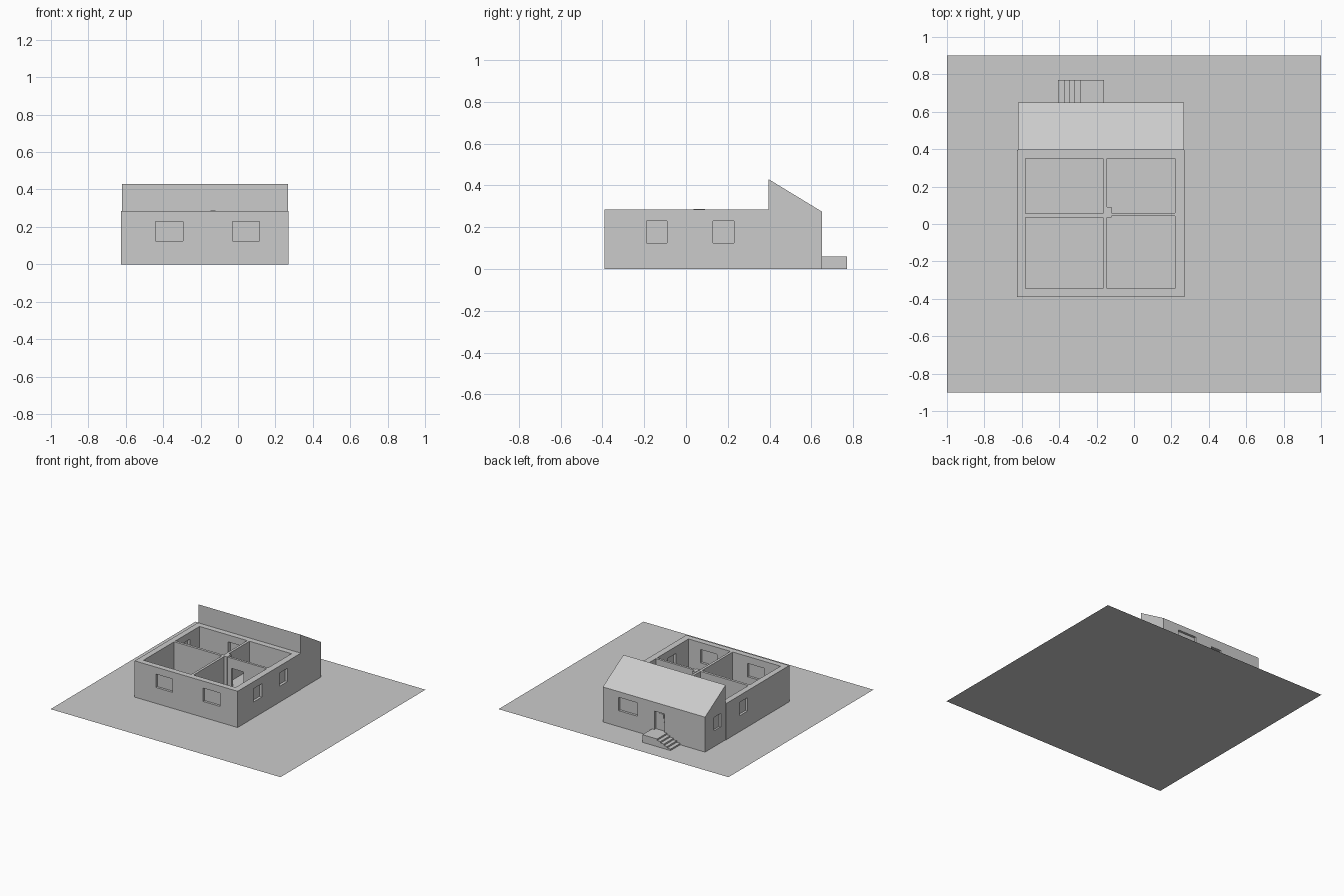
import bpy
import bmesh
from mathutils import Matrix, Vector

if "Cube" in bpy.data.objects:
    bpy.data.objects.remove(bpy.data.objects["Cube"])

grey = bpy.data.materials.new("plain_grey")
grey.use_nodes = True
COLOUR = (0.6, 0.6, 0.6, 1)
grey.diffuse_color = COLOUR
grey.node_tree.nodes["Principled BSDF"].inputs["Base Color"].default_value = COLOUR


def finish(name, bm):
    bmesh.ops.recalc_face_normals(bm, faces=bm.faces)
    mesh = bpy.data.meshes.new(name)
    bm.to_mesh(mesh)
    bm.free()
    mesh.materials.append(grey)
    obj = bpy.data.objects.new(name, mesh)
    bpy.context.collection.objects.link(obj)
    return obj


def boxes(name, spans):
    """One object made of boxes, each given as three (low, high) ranges."""
    bm = bmesh.new()
    for span in spans:
        centre = Vector([(a + b) / 2 for a, b in span])
        size = Vector([b - a for a, b in span])
        bmesh.ops.create_cube(bm, size=1, matrix=Matrix.Translation(centre) @ Matrix.Diagonal(size).to_4x4())
    return finish(name, bm)


def side_profile(name, points, x0, x1):
    """A (y, z) outline extruded along x."""
    bm = bmesh.new()
    face = bm.faces.new([bm.verts.new((x0, y, z)) for y, z in points])
    grown = bmesh.ops.extrude_face_region(bm, geom=[face])["geom"]
    verts = [g for g in grown if isinstance(g, bmesh.types.BMVert)]
    bmesh.ops.translate(bm, verts=verts, vec=(x1 - x0, 0, 0))
    return finish(name, bm)


def cut(obj, cutters):
    """Subtract each cutter and keep the resulting mesh."""
    for cutter in cutters:
        mod = obj.modifiers.new("cut", 'BOOLEAN')
        mod.operation = 'DIFFERENCE'
        mod.solver = 'EXACT'
        mod.object = cutter
    graph = bpy.context.evaluated_depsgraph_get()
    mesh = bpy.data.meshes.new_from_object(obj.evaluated_get(graph))
    obj.modifiers.clear()
    obj.data = mesh


# Main levels and wall positions
FLOOR, TOP = 0.06, 0.285
LEFT, RIGHT, FRONT, MID, BACK = -0.625, 0.27, -0.39, 0.395, 0.65
SILL, HEAD, DOOR_TOP = 0.125, 0.23, 0.205
WIN_Z, DOOR_Z = (SILL, HEAD), (FLOOR, DOOR_TOP)

# Ground sheet
bm = bmesh.new()
bmesh.ops.create_grid(bm, x_segments=1, y_segments=1, size=1, matrix=Matrix.Diagonal((1, 0.9, 1, 1)))
finish("ground_sheet", bm)

# House body and rear porch with its sloping roof
house = boxes("house_walls", [((LEFT, RIGHT), (FRONT, MID), (0, TOP))])
porch = side_profile("rear_porch", [(MID, 0), (BACK, 0), (BACK, 0.275), (MID, 0.43)],
                     LEFT + 0.004, RIGHT - 0.002)

# Hollow spaces
room_z = (FLOOR, 0.5)
rooms = boxes("room_cutter", [
    ((-0.58, -0.165), (-0.345, 0.035), room_z),
    ((-0.145, 0.22), (-0.345, 0.042), room_z),
    ((-0.58, -0.165), (0.055, 0.35), room_z),
    ((-0.145, 0.22), (0.06, 0.35), room_z)])
porch_room = side_profile("porch_cutter", [(0.41, FLOOR), (0.605, FLOOR), (0.605, 0.26), (0.41, 0.375)],
                          -0.58, 0.225)

# Window and door openings, each with a thin panel set inside the wall
openings, panes, doors = [], [], []


def opening(axis, wall, span, z, panels):
    """Opening through a wall whose normal is the axis (0 = x, 1 = y)."""
    low, high = wall
    mid = (low + high) / 2
    hole, panel = (low - 0.01, high + 0.01), (mid - 0.004, mid + 0.004)
    openings.append((hole, span, z) if axis == 0 else (span, hole, z))
    panels.append((panel, span, z) if axis == 0 else (span, panel, z))


front_wall, back_wall = (FRONT, -0.345), (0.605, BACK)
left_wall, right_wall = (LEFT, -0.58), (0.22, RIGHT)
for x in (-0.44, -0.03):
    opening(1, front_wall, (x, x + 0.145), WIN_Z, panes)
for y in (-0.19, 0.13):
    opening(0, right_wall, (y, y + 0.1), WIN_Z, panes)
opening(0, left_wall, (0.13, 0.23), WIN_Z, panes)
opening(0, left_wall, (0.455, 0.54), WIN_Z, panes)
opening(1, back_wall, (-0.035, 0.13), WIN_Z, panes)
opening(1, back_wall, (-0.27, -0.18), DOOR_Z, doors)
opening(1, (0.35, 0.41), (-0.33, -0.235), (FLOOR, HEAD), doors)
openings.append(((-0.085, 0.02), (0.03, 0.075), DOOR_Z))

holes = boxes("opening_cutter", openings)
cut(house, [rooms, holes])
cut(porch, [porch_room, holes])
for helper in (rooms, porch_room, holes):
    bpy.data.objects.remove(helper)

boxes("window_panes", panes)
boxes("door_panels", doors)

# Small light and handle on the rear door
boxes("door_fittings", [
    ((-0.25, -0.2), (0.63, 0.634), (0.16, 0.19)),
    ((-0.262, -0.255), (0.63, 0.638), (0.125, 0.132))])

# Post where the inner walls meet
boxes("inner_post", [((-0.146, -0.12), (0.036, 0.09), (FLOOR, TOP + 0.003))])

# Landing with steps going down to one side
edges = [-0.405, -0.375, -0.347, -0.317, -0.288, -0.16]
rise = FLOOR / 5
outline = [(edges[-1], 0), (edges[0], 0)]
for i, (a, b) in enumerate(zip(edges, edges[1:])):
    outline += [(a, rise * (i + 1)), (b, rise * (i + 1))]
bm = bmesh.new()
face = bm.faces.new([bm.verts.new((x, BACK, z)) for x, z in outline])
grown = bmesh.ops.extrude_face_region(bm, geom=[face])["geom"]
bmesh.ops.translate(bm, verts=[g for g in grown if isinstance(g, bmesh.types.BMVert)], vec=(0, 0.12, 0))
finish("entry_steps", bm)
